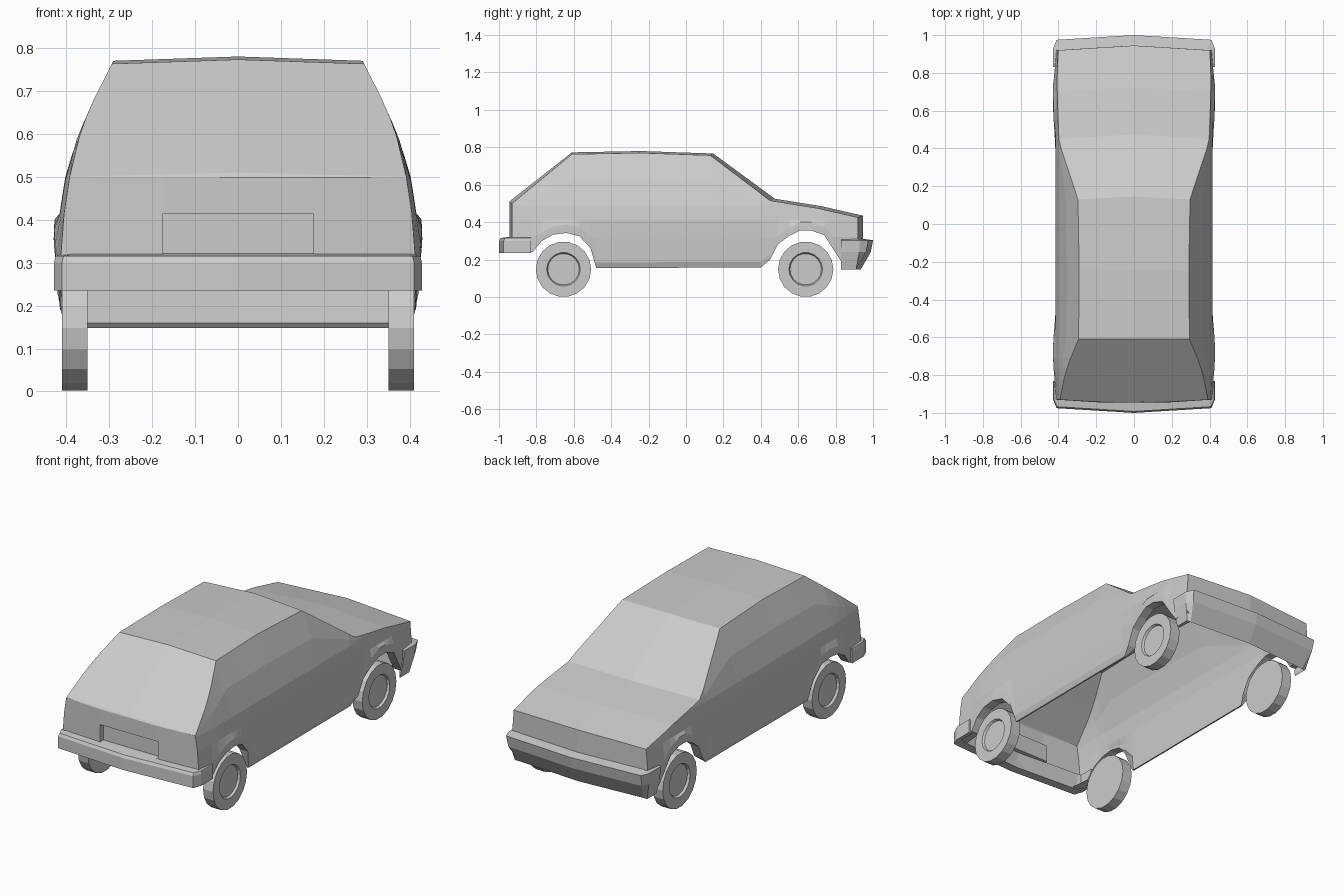
import bpy, bmesh, math
from mathutils import Matrix

if "Cube" in bpy.data.objects:
    bpy.data.objects.remove(bpy.data.objects["Cube"])


def interp(table, t):
    """Piecewise linear lookup."""
    if t <= table[0][0]:
        return table[0][1]
    for (a, va), (b, vb) in zip(table, table[1:]):
        if t <= b:
            return va + (vb - va) * (t - a) / (b - a)
    return table[-1][1]


def finish(name, bm):
    bmesh.ops.recalc_face_normals(bm, faces=bm.faces)
    mesh = bpy.data.meshes.new(name)
    bm.to_mesh(mesh)
    bm.free()
    ob = bpy.data.objects.new(name, mesh)
    bpy.context.collection.objects.link(ob)
    return ob


# Roofline, side curvature, end taper and bowing of the centre line
ROOF = [(-.93, .50), (-.61, .763), (-.25, .77), (.13, .757), (.45, .515), (.70, .475), (.92, .425)]
SIDE = [(.15, .398), (.185, .412), (.36, .418), (.42, .415), (.50, .402),
        (.58, .378), (.66, .346), (.77, .29)]
TAPER = [(-.93, .975), (-.75, 1), (.75, 1), (.92, .97)]
BOW = [(-.93, -.015), (-.61, 0), (.13, .015), (.45, .025), (.92, .025)]
FLARE = [(-.90, .006), (-.66, .012), (-.48, 0), (.40, 0), (.64, .012), (.92, .006)]
# Lower edge with both wheel arches
SILL = [(-.93, .24), (-.82, .24), (-.77, .30), (-.71, .333), (-.64, .342), (-.57, .325),
        (-.51, .26), (-.48, .155), (-.25, .155), (.13, .157), (.40, .157), (.45, .20),
        (.49, .28), (.55, .325), (.61, .355), (.67, .355), (.74, .33), (.79, .25),
        (.83, .19), (.92, .19)]


def half_section(y):
    zb, zt = interp(SILL, y), interp(ROOF, y)
    belt = min(.49, zt - .008)
    levels = [zb, zb + .03, max(.32, zb + .045), min(.415, belt - .005), belt,
              (belt + zt) / 2, zt]
    pts = []
    for i, z in enumerate(levels):
        x = interp(SIDE, z) * interp(TAPER, y)
        if i < 3:
            x += interp(FLARE, y)
        pts.append((x, y, z))
    lip = .05 if zb > .18 else .008
    pts.insert(0, (pts[0][0] - lip, y, zb))
    return pts, (0, y + interp(BOW, y), zt + .01)


# Body shell: loft of cross-sections, open underneath
stations = sorted({y for y, _ in SILL} | {y for y, _ in ROOF})
bm = bmesh.new()
rings = []
for y in stations:
    pts, mid = half_section(y)
    ring = pts + [mid] + [(-x, yy, z) for x, yy, z in reversed(pts)]
    rings.append([bm.verts.new(p) for p in ring])
for a, b in zip(rings, rings[1:]):
    for i in range(len(a) - 1):
        bm.faces.new((a[i], a[i + 1], b[i + 1], b[i]))


def close_end(ring, columns, bow):
    """Bowed end panel made of rows between the two sides."""
    n = len(ring)
    rows = []
    for i in range(1, 8):
        r, l = ring[i], ring[n - 1 - i]
        mids = [bm.verts.new((x, r.co.y + bow, r.co.z)) for x in columns]
        rows.append([r] + mids + [l])
    grid = [[bm.faces.new((p[j], p[j + 1], q[j + 1], q[j])) for j in range(len(p) - 1)]
            for p, q in zip(rows, rows[1:])]
    bm.faces.new([ring[8]] + list(reversed(rows[-1])))
    return grid


close_end(rings[-1], [0], .025)
tail = close_end(rings[0], [.175, -.175], -.015)
# Number plate recess
plate = tail[2][1]
bmesh.ops.inset_individual(bm, faces=[plate], thickness=.012)
for v in plate.verts:
    v.co.y += .03
finish("body_shell", bm)


# Wrap-around bumpers: a profile (inset, z) swept around one end
def bumper(name, side, profile, y_side):
    path = [(.428, y_side, .4, 0), (.428, .93, .4, .3), (.41, .975, .5, 1), (0, 1.0, 0, 1)]
    path += [(-x, y, -dx, dy) for x, y, dx, dy in reversed(path[:-1])]
    bm = bmesh.new()
    loops = [[bm.verts.new((x - dx * d, side * (y - dy * d), z)) for d, z in profile]
             for x, y, dx, dy in path]
    n = len(profile)
    for a, b in zip(loops, loops[1:]):
        for i in range(n):
            j = (i + 1) % n
            bm.faces.new((a[i], a[j], b[j], b[i]))
    bm.faces.new(loops[0])
    bm.faces.new(loops[-1])
    finish(name, bm)


bumper("front_bumper", 1, [(.06, .312), (0, .303), (.012, .24), (.065, .148), (.075, .16)], .83)
bumper("rear_bumper", -1, [(.06, .322), (.008, .315), (0, .30), (0, .235), (.05, .235)], .83)


# Wheels with a dished hub on the outer face
def wheel(name, side, y):
    bm = bmesh.new()
    bmesh.ops.create_cone(bm, cap_ends=True, segments=18, radius1=.148, radius2=.148, depth=.06)
    outer = max(bm.faces, key=lambda f: f.calc_center_median().z)
    bmesh.ops.inset_individual(bm, faces=[outer], thickness=.058)
    bmesh.ops.inset_individual(bm, faces=[outer], thickness=.006)
    for v in outer.verts:
        v.co.z -= .012
    bm.transform(Matrix.Translation((side * .38, y, .148))
                 @ Matrix.Rotation(side * math.pi / 2, 4, 'Y'))
    finish(name, bm)


for side, s in ((1, "right"), (-1, "left")):
    wheel("hatch_wheel_" + s, side, -.655)
    wheel("bonnet_wheel_" + s, side, .64)
